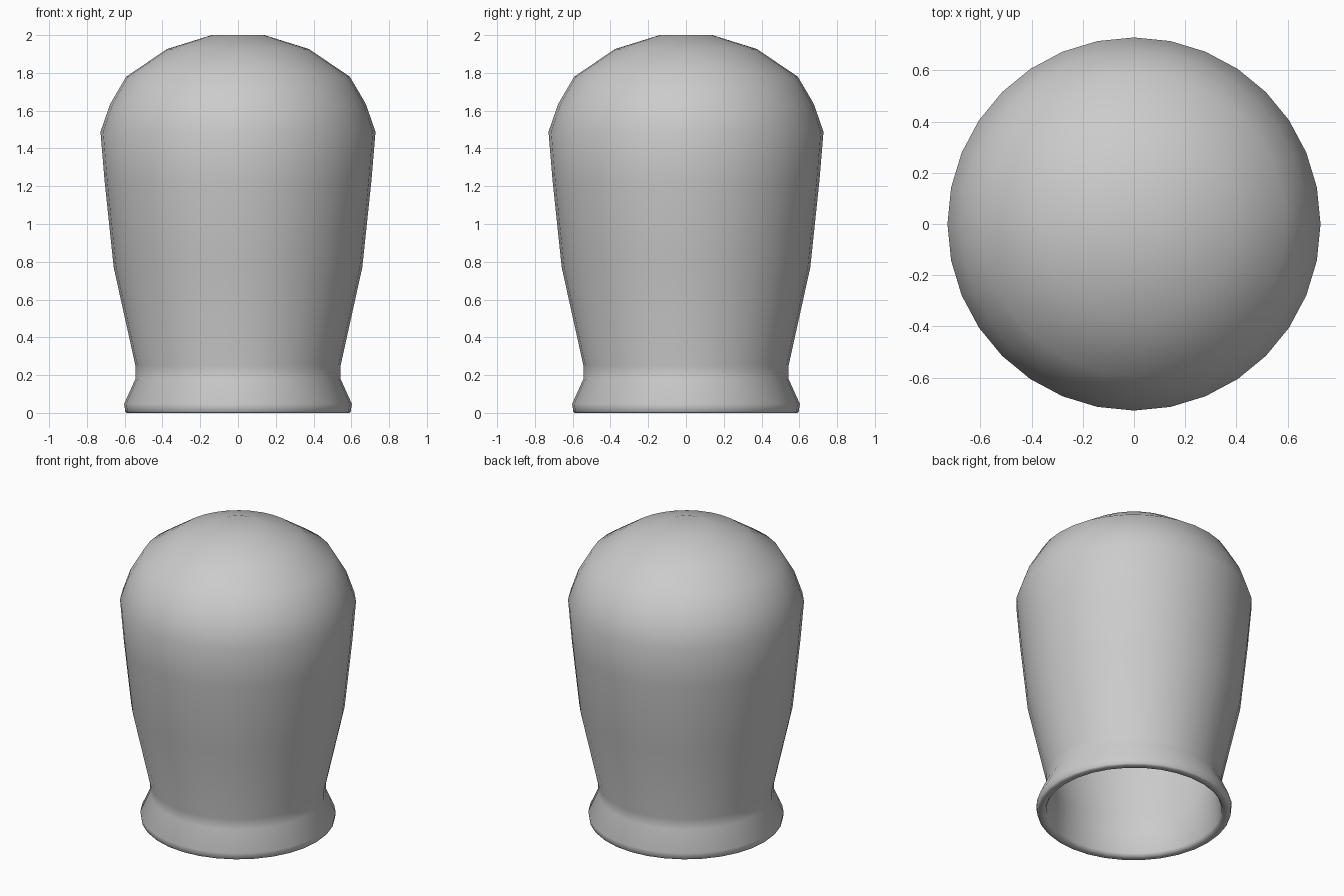
import bpy, bmesh
from math import cos, sin, pi

if "Cube" in bpy.data.objects:
    bpy.data.objects.remove(bpy.data.objects["Cube"])

SIDES = 32


def lathe(name, profile):
    """Spin an (r, z) profile around z; ends with r = 0 become poles."""
    bm = bmesh.new()
    rings = []
    for r, z in profile:
        if r == 0:
            rings.append([bm.verts.new((0, 0, z))] * SIDES)
        else:
            rings.append([bm.verts.new((r * cos(2 * pi * i / SIDES),
                                        r * sin(2 * pi * i / SIDES), z))
                          for i in range(SIDES)])
    for a, b in zip(rings, rings[1:]):
        for i in range(SIDES):
            j = (i + 1) % SIDES
            bm.faces.new(list(dict.fromkeys((a[i], a[j], b[j], b[i]))))
    bmesh.ops.recalc_face_normals(bm, faces=bm.faces)
    for f in bm.faces:
        f.smooth = True
    mesh = bpy.data.meshes.new(name)
    bm.to_mesh(mesh)
    bm.free()
    obj = bpy.data.objects.new(name, mesh)
    bpy.context.collection.objects.link(obj)
    return obj


# Outer wall, from the domed top down to the flared lip
outer = [(0, 2.0), (0.14, 2.0), (0.376, 1.926), (0.592, 1.78), (0.677, 1.635),
         (0.728, 1.488), (0.706, 1.225), (0.658, 0.77), (0.543, 0.25),
         (0.543, 0.18), (0.603, 0.047), (0.597, 0.008), (0.59, 0.0)]

# Rolled rim and thin inner wall, from the opening back up to the top
inner = [(0.552, 0.0), (0.54, 0.02), (0.523, 0.18), (0.523, 0.25),
         (0.636, 0.77), (0.684, 1.225), (0.705, 1.483), (0.657, 1.624),
         (0.577, 1.763), (0.369, 1.905), (0.138, 1.978), (0, 1.978)]

lathe("glass_dome", outer + inner)
